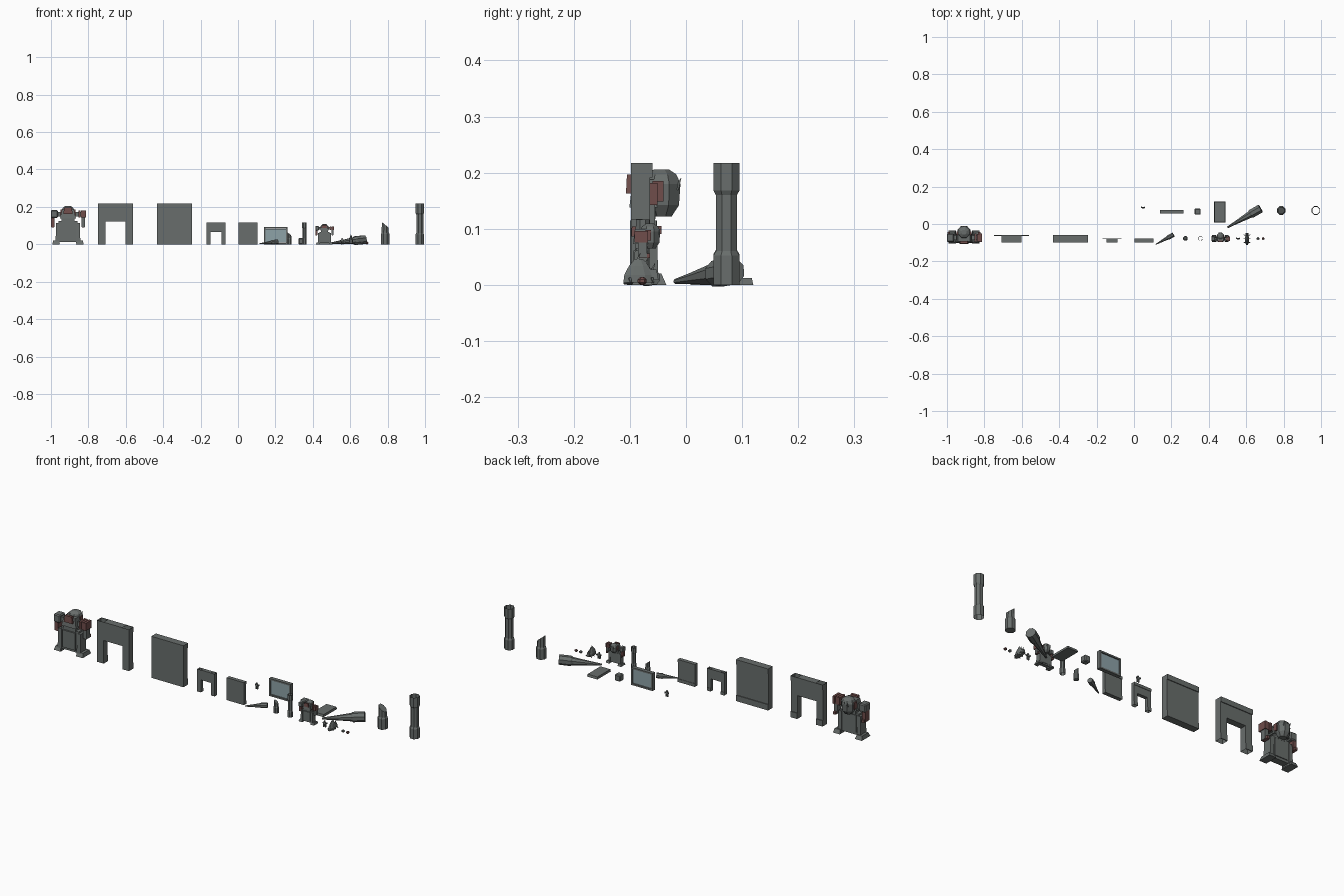
import bpy, bmesh, math
from mathutils import Vector, Matrix

if "Cube" in bpy.data.objects:
    bpy.data.objects.remove(bpy.data.objects["Cube"])

def mat(name, col):
    m = bpy.data.materials.new(name)
    m.diffuse_color = (*col, 1)
    m.use_nodes = True
    m.node_tree.nodes["Principled BSDF"].inputs["Base Color"].default_value = m.diffuse_color
    return m

RUST = mat("rust", (0.16, 0.075, 0.07))
DARK = mat("dark_stone", (0.14, 0.155, 0.15))
GLASS = mat("glass", (0.27, 0.36, 0.39))

def finish(name, bm, m=DARK, recalc=True):
    if recalc:
        bmesh.ops.recalc_face_normals(bm, faces=bm.faces)
    me = bpy.data.meshes.new(name)
    bm.to_mesh(me)
    bm.free()
    ob = bpy.data.objects.new(name, me)
    bpy.context.collection.objects.link(ob)
    me.materials.append(m)
    return ob

def box(name, c, size, m=DARK, taper=1.0, bevel=0.0):
    bm = bmesh.new()
    bmesh.ops.create_cube(bm, size=1)
    for v in bm.verts:
        k = taper if v.co.z > 0 else 1
        v.co = Vector((v.co.x * size[0] * k, v.co.y * size[1] * k, v.co.z * size[2])) + Vector(c)
    if bevel:
        bmesh.ops.bevel(bm, geom=bm.edges[:], offset=bevel, segments=1, affect='EDGES')
    return finish(name, bm, m)

def lathe(name, a, direction, prof, n=8, m=DARK, caps=True, cut=0.0, squash=1.0):
    """Rings of (height, radius) along a direction; cut slants the last ring."""
    bm = bmesh.new()
    rot = Vector(direction).to_track_quat('Z', 'Y').to_matrix()
    rings = []
    for i, (h, r) in enumerate(prof):
        ring = []
        for k in range(n):
            t = 2 * math.pi * (k + .5) / n
            dz = cut * math.cos(t) if i == len(prof) - 1 else 0
            p = Vector((r * math.cos(t) * squash, r * math.sin(t), h + dz))
            ring.append(bm.verts.new(rot @ p + Vector(a)))
        rings.append(ring)
    for p, q in zip(rings, rings[1:]):
        for k in range(n):
            j = (k + 1) % n
            bm.faces.new((p[k], p[j], q[j], q[k]))
    if caps:
        bm.faces.new(rings[0])
        bm.faces.new(rings[-1])
    return finish(name, bm, m)

UP = (0, 0, 1)

# ---- walls: solid wall and doorway, front flush at y = -0.098
def trims(name, x, w, z, h, s):
    box(name, (x, -.098 + .036 * s, z), (w, .004 * s, h))

def wall(tag, cx, s):
    w, h = .186 * s, .217 * s
    y0, d = -.098, .034 * s
    for k in (0, 1):
        box(tag + "_wall_course", (cx, y0 + d / 2, h * (.25 + .5 * k)), (w, d, h / 2))
    trims(tag + "_wall_top_trim", cx, w, h * .94, h * .12, s)
    trims(tag + "_wall_base_trim", cx, w, h * .07, h * .14, s)

def doorway(tag, cx, s):
    w, H, a, h = .093 * s, .217 * s, .054 * s, .121 * s
    y0, y1 = -.098, -.098 + .034 * s
    pts = [(-w, 0), (-a, 0), (-a, h), (a, h), (a, 0), (w, 0), (w, H), (a, H), (-a, H), (-w, H)]
    bm = bmesh.new()
    f = [bm.verts.new((cx + x, y0, z)) for x, z in pts]
    b = [bm.verts.new((cx + x, y1, z)) for x, z in pts]
    bm.faces.new(f)
    bm.faces.new(b[::-1])
    for i in range(10):
        if i not in (0, 4, 6, 8):      # posts are open at top and bottom
            j = (i + 1) % 10
            bm.faces.new((f[i], b[i], b[j], f[j]))
    finish(tag + "_doorway", bm)
    trims(tag + "_lintel_trim", cx, 2 * w, H * .94, H * .12, s)
    for q in (-1, 1):
        trims(tag + "_post_base_trim", cx + q * (w + a) / 2, w - a, H * .07, H * .14, s)

doorway("large", -.655, 1)
wall("large", -.34, 1)
doorway("small", -.117, .54)
wall("small", .053, .54)

# ---- columns: whole (open tube), broken stump, fallen shard
def columns(tag, whole, stump, tip, butt, s):
    r1, r2 = .025 * s, .0205 * s
    lathe(tag + "_column", (*whole, 0), UP,
          [(0, r1), (.052 * s, r1), (.06 * s, r2), (.16 * s, r2), (.168 * s, r1), (.217 * s, r1)], caps=False)
    lathe(tag + "_stump", (*stump, 0), UP,
          [(0, r1), (.055 * s, r1), (.062 * s, r2), (.104 * s, r2 * .95)], cut=.016 * s)
    a, b = Vector((*tip, .006 * s)), Vector((*butt, .025 * s))
    L = (b - a).length
    lathe(tag + "_fallen_column", a, b - a,
          [(0, .005 * s), (L * .3, .011 * s), (L * .68, .02 * s), (L * .72, r1), (L, r1)])

columns("large", (.972, .072), (.787, .072), (.5, -.018), (.677, .083), 1)
columns("small", (.355, -.077), (.275, -.077), (.116, -.109), (.211, -.057), .535)

# ---- walking machine facing +y
def machine(tag, x, y, s):
    def B(n, c, size, m=DARK, t=1.0, bev=0.0):
        box(tag + "_" + n, (x + c[0] * s, y + c[1] * s, c[2] * s), [v * s for v in size], m, t, bev * s)
    B("hull", (0, 0, .068), (.104, .036, .112))
    B("hull_plate", (0, -.002, .07), (.074, .048, .09))
    B("waist", (0, 0, .132), (.07, .04, .03))
    B("torso", (0, -.002, .163), (.085, .05, .05), DARK, .75)
    B("back_pack", (0, -.024, .18), (.05, .018, .034), RUST, .8)
    for q in (-1, 1):
        B("leg", (q * .055, 0, .06), (.022, .05, .11), DARK, .85)
        B("foot", (q * .064, .004, .01), (.04, .07, .02), DARK, .75)
        B("upper_arm", (q * .055, 0, .16), (.03, .025, .025))
        B("forearm", (q * .082, .004, .12), (.02, .03, .055), RUST if q < 0 else DARK)
        B("wrist", (q * .082, .01, .098), (.014, .04, .014), RUST)
    B("left_shoulder", (-.073, 0, .162), (.038, .046, .042), DARK, 1, .005)
    for k in range(3):
        B("right_shoulder_band", (.062 + k * .014, 0, .162), (.012, .046 - .005 * (k % 2), .04), RUST)
    # domed head hanging forward
    lathe(tag + "_head", (x, y + .03 * s, .122 * s), UP,
          [(0, .02 * s), (.02 * s, .034 * s), (.058 * s, .037 * s), (.075 * s, .029 * s), (.084 * s, .014 * s)], 8)
    B("cheek", (0, .024, .167), (.078, .02, .036), RUST)
    for i in range(3):
        lathe(tag + "_spike", (x + (i - 1) * .016 * s, y + .057 * s, .17 * s), (0, .4, 1),
              [(0, .005 * s), (.022 * s, .0008 * s)], 4)

machine("large_machine", -.909, -.074, 1)
machine("small_machine", .462, -.08, .53)

# ---- framed window, crate, slab
wx, wy = .202, .066
box("window_glass", (wx, wy, .046), (.108, .012, .072), GLASS)
for q in (-1, 1):
    box("window_side_rail", (wx + q * .058, wy, .046), (.008, .02, .092))
    box("window_cross_rail", (wx, wy, .046 + q * .042), (.108, .02, .008))
box("crate", (.34, .066, .0165), (.033, .033, .033), bevel=.004)
box("slab", (.459, .064, .006), (.06, .112, .012), taper=.95)

# ---- small figures
def figure(tag, x, y, h):
    for q in (-1, 1):
        box(tag + "_leg", (x + q * .13 * h, y, .22 * h), (.15 * h, .18 * h, .44 * h))
        box(tag + "_arm", (x + q * .27 * h, y + .08 * h, .6 * h), (.1 * h, .26 * h, .2 * h))
    box(tag + "_torso", (x, y, .6 * h), (.4 * h, .24 * h, .34 * h), taper=.8)
    lathe(tag + "_head", (x, y, .77 * h), UP, [(0, .09 * h), (.1 * h, .13 * h), (.23 * h, .07 * h)], 6)

figure("tiny_figure", .049, .086, .034)
figure("scout_figure", .557, -.078, .034)

# ---- hunched creature with back spines
lathe("creature_shell", (.604, -.084, .004), UP,
      [(0, .03), (.014, .028), (.03, .019), (.042, .008)], 8, squash=.42)
box("creature_head", (.604, -.06, .018), (.014, .022, .018), taper=.7)
for q in (-1, 1):
    for k in range(3):
        lathe("creature_leg", (.604 + q * .009, -.1 + k * .02, .012), (q, .2, -.9),
              [(0, .003), (.013, .001)], 4)
for k in range(3):
    lathe("creature_spine", (.604, -.088 + k * .013, .04 - k * .009), (0, .4, 1),
          [(0, .004), (.018, .0006)], 4)

# ---- two little orbs
for i, x in enumerate((.663, .69)):
    lathe("orb", (x, -.078, 0), UP, [(0, .003), (.004, .008), (.01, .008), (.014, .003)], 6,
          m=RUST if i else DARK)
